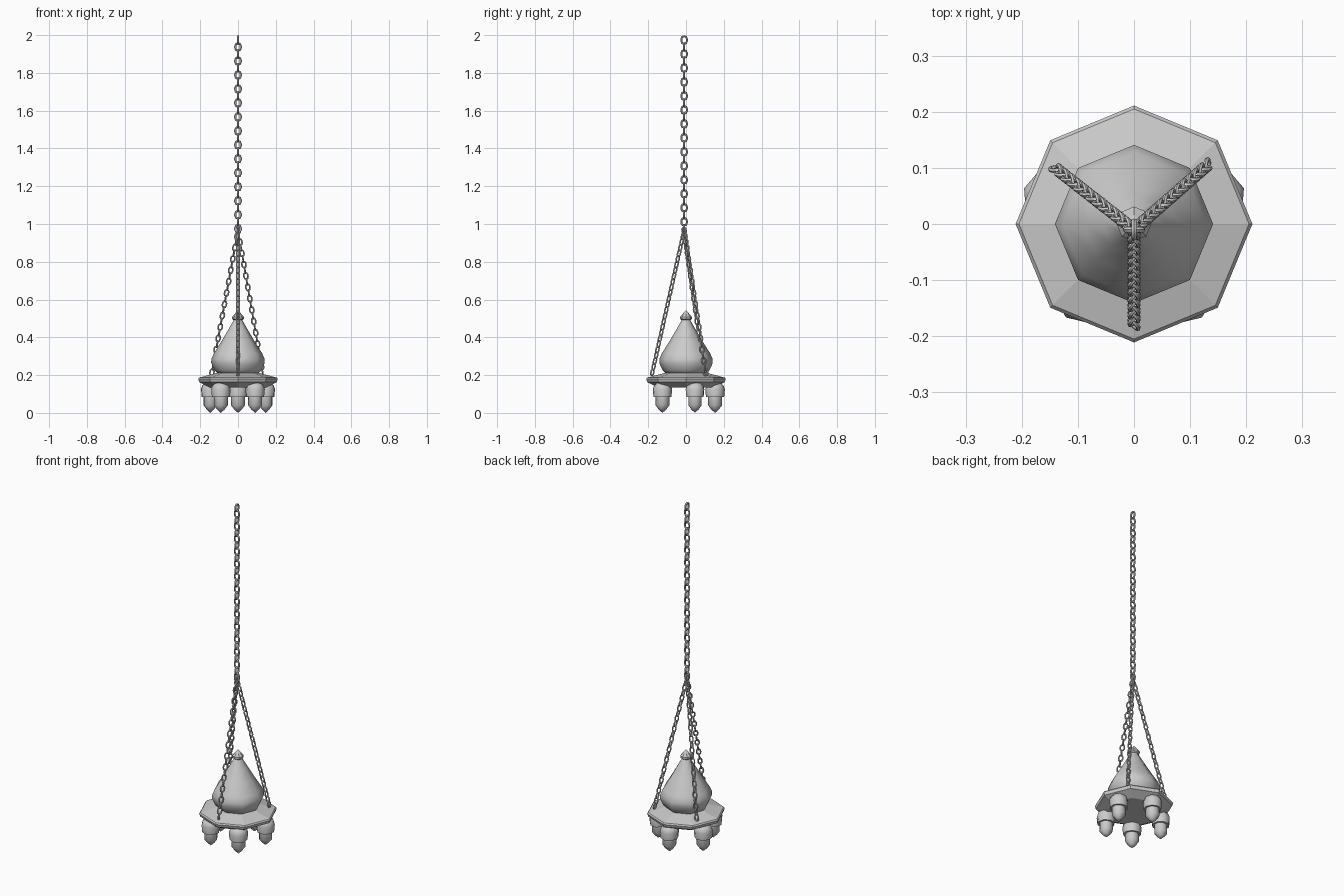
import bpy, bmesh, math
from math import cos, sin, pi, radians
from mathutils import Vector, Matrix

if "Cube" in bpy.data.objects:
    bpy.data.objects.remove(bpy.data.objects["Cube"], do_unlink=True)


def material(name, value):
    m = bpy.data.materials.new(name)
    m.use_nodes = True
    m.diffuse_color = (value, value, value, 1)
    m.node_tree.nodes["Principled BSDF"].inputs["Base Color"].default_value = (value, value, value, 1)
    return m


GREY = material("grey metal", 0.6)


def finish(bm, name, smooth_angle=None):
    bmesh.ops.recalc_face_normals(bm, faces=bm.faces)
    mesh = bpy.data.meshes.new(name)
    bm.to_mesh(mesh)
    bm.free()
    mesh.materials.append(GREY)
    ob = bpy.data.objects.new(name, mesh)
    bpy.context.collection.objects.link(ob)
    if smooth_angle:
        bpy.ops.object.select_all(action="DESELECT")
        ob.select_set(True)
        bpy.context.view_layer.objects.active = ob
        bpy.ops.object.shade_smooth_by_angle(angle=radians(smooth_angle))
    return ob


def lathe(name, profile, sides=8, centre=(0, 0), turn=0, smooth_angle=None):
    """Spin a (radius, height) profile into a capped, faceted solid."""
    bm = bmesh.new()
    rings = []
    for r, z in profile:
        ring = [bm.verts.new((centre[0] + r * cos(turn + 2 * pi * i / sides),
                              centre[1] + r * sin(turn + 2 * pi * i / sides), z))
                for i in range(sides)]
        rings.append(ring)
    for a, b in zip(rings, rings[1:]):
        for i in range(sides):
            j = (i + 1) % sides
            bm.faces.new((a[i], a[j], b[j], b[i]))
    bm.faces.new(rings[0])
    bm.faces.new(rings[-1])
    bmesh.ops.remove_doubles(bm, verts=bm.verts, dist=0.0005)
    return finish(bm, name, smooth_angle)


def add_link(bm, matrix, length, width, wire, arc=4, sides=6):
    """One stadium-shaped link, long along local z, flat in local xz."""
    bend = width / 2 - wire
    straight = length / 2 - width / 2
    rings = []
    for end in (1, -1):
        for k in range(arc + 1):
            a = pi * k / arc + (0 if end > 0 else pi)
            out = Vector((cos(a), 0, sin(a)))
            mid = out * bend + Vector((0, 0, end * straight))
            rings.append([bm.verts.new(matrix @ (mid + out * wire * cos(t) + Vector((0, wire * sin(t), 0))))
                          for t in (2 * pi * s / sides for s in range(sides))])
    for n, a in enumerate(rings):
        b = rings[(n + 1) % len(rings)]
        for s in range(sides):
            t = (s + 1) % sides
            bm.faces.new((a[s], a[t], b[t], b[s]))


def chain(name, top, bottom, count, length, width, wire, twist=0):
    """Links spaced from top to bottom, each a quarter turn from the last."""
    bm = bmesh.new()
    top, bottom = Vector(top), Vector(bottom)
    turn = (top - bottom).to_track_quat("Z", "Y").to_matrix().to_4x4()
    for i in range(count):
        place = Matrix.Translation(top.lerp(bottom, i / (count - 1)))
        spin = Matrix.Rotation(twist + i * pi / 2, 4, "Z")
        add_link(bm, place @ turn @ spin, length, width, wire)
    return finish(bm, name, 40)


# Octagonal plate and the pointed dome on it
lathe("plate", [(0.15, 0.135), (0.205, 0.163), (0.211, 0.18), (0.205, 0.187), (0.11, 0.212)])
lathe("dome", [(0.105, 0.205), (0.125, 0.227), (0.14, 0.26), (0.141, 0.285), (0.128, 0.315),
               (0.09, 0.375), (0.055, 0.435), (0.022, 0.492)], smooth_angle=50)
lathe("finial", [(0.018, 0.488), (0.031, 0.497), (0.031, 0.508), (0.016, 0.526), (0, 0.543)])

# Five lamps hanging under the plate
for n in range(5):
    a = pi / 2 + n * 2 * pi / 5
    spot = (0.154 * cos(a), 0.154 * sin(a))
    lathe(f"lamp_cup_{n + 1}", [(0.048, 0.083), (0.052, 0.125), (0.046, 0.143), (0.03, 0.16)],
          centre=spot, turn=a, smooth_angle=50)
    lathe(f"lamp_bulb_{n + 1}", [(0.037, 0.09), (0.037, 0.04), (0.02, 0.018), (0, 0.0)],
          centre=spot, turn=a, smooth_angle=50)

# Main chain, then three chains that spread to the plate
chain("main_chain", (0, -0.01, 1.974), (0, -0.01, 0.975), 28, 0.052, 0.04, 0.0055, pi / 2)
for side, x, y in (("front", 0, -0.178), ("left", 0.13, 0.104), ("right", -0.138, 0.098)):
    chain(f"{side}_chain", (0, -0.01, 0.965), (x, y, 0.215), 26, 0.043, 0.029, 0.0042, pi / 4)
